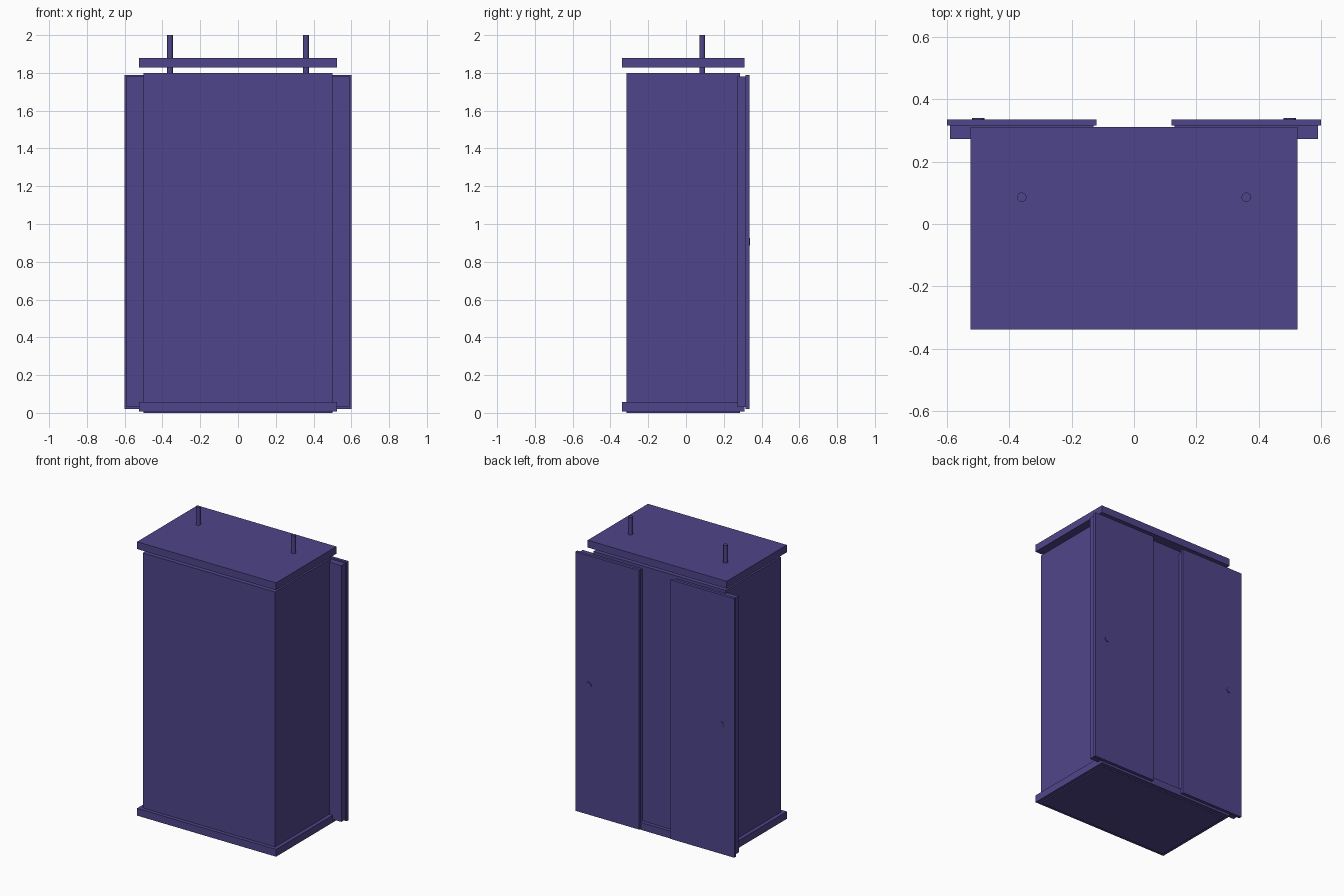
import bpy
import math

if "Cube" in bpy.data.objects:
    bpy.data.objects.remove(bpy.data.objects["Cube"])

purple = bpy.data.materials.new("slate purple")
purple.diffuse_color = (0.078, 0.06, 0.255, 1.0)
purple.use_nodes = True
purple.node_tree.nodes["Principled BSDF"].inputs["Base Color"].default_value = purple.diffuse_color


def box(name, x, y, z):
    """Box from (min, max) extents on each axis."""
    mid = [(a + b) / 2 for a, b in (x, y, z)]
    bpy.ops.mesh.primitive_cube_add(size=1, location=mid)
    ob = bpy.context.object
    ob.name = name
    ob.scale = [b - a for a, b in (x, y, z)]
    bpy.ops.object.transform_apply(location=False, rotation=False, scale=True)
    ob.data.materials.append(purple)
    return ob


def rod(name, radius, depth, loc, rot=(0, 0, 0)):
    bpy.ops.mesh.primitive_cylinder_add(vertices=32, radius=radius, depth=depth,
                                        location=loc, rotation=rot)
    ob = bpy.context.object
    ob.name = name
    ob.data.materials.append(purple)
    bpy.ops.object.shade_smooth_by_angle(angle=math.radians(40))
    return ob


# Main cabinet body
box("cabinet_body", (-0.5, 0.5), (-0.314, 0.286), (0.0, 1.8))

# Overhanging slabs: base plinth and floating top
for name, z0 in (("base_plinth", 0.008), ("top_slab", 1.829)):
    box(name, (-0.525, 0.525), (-0.339, 0.311), (z0, z0 + 0.05))

for side, s in (("left", -1), ("right", 1)):
    # Thick door core with a slightly larger facing panel
    box(side + "_door_core", sorted((s * 0.13, s * 0.59)), (0.272, 0.316), (0.03, 1.78))
    box(side + "_door_panel", sorted((s * 0.12, s * 0.6)), (0.316, 0.336), (0.02, 1.79))
    # Shallow round door pull
    rod(side + "_door_pull", 0.02, 0.012, (s * 0.5, 0.334, 0.905), (math.pi / 2, 0, 0))
    # Vertical post through the top slab
    rod(side + "_top_post", 0.015, 0.22, (s * 0.36, 0.086, 1.89))
